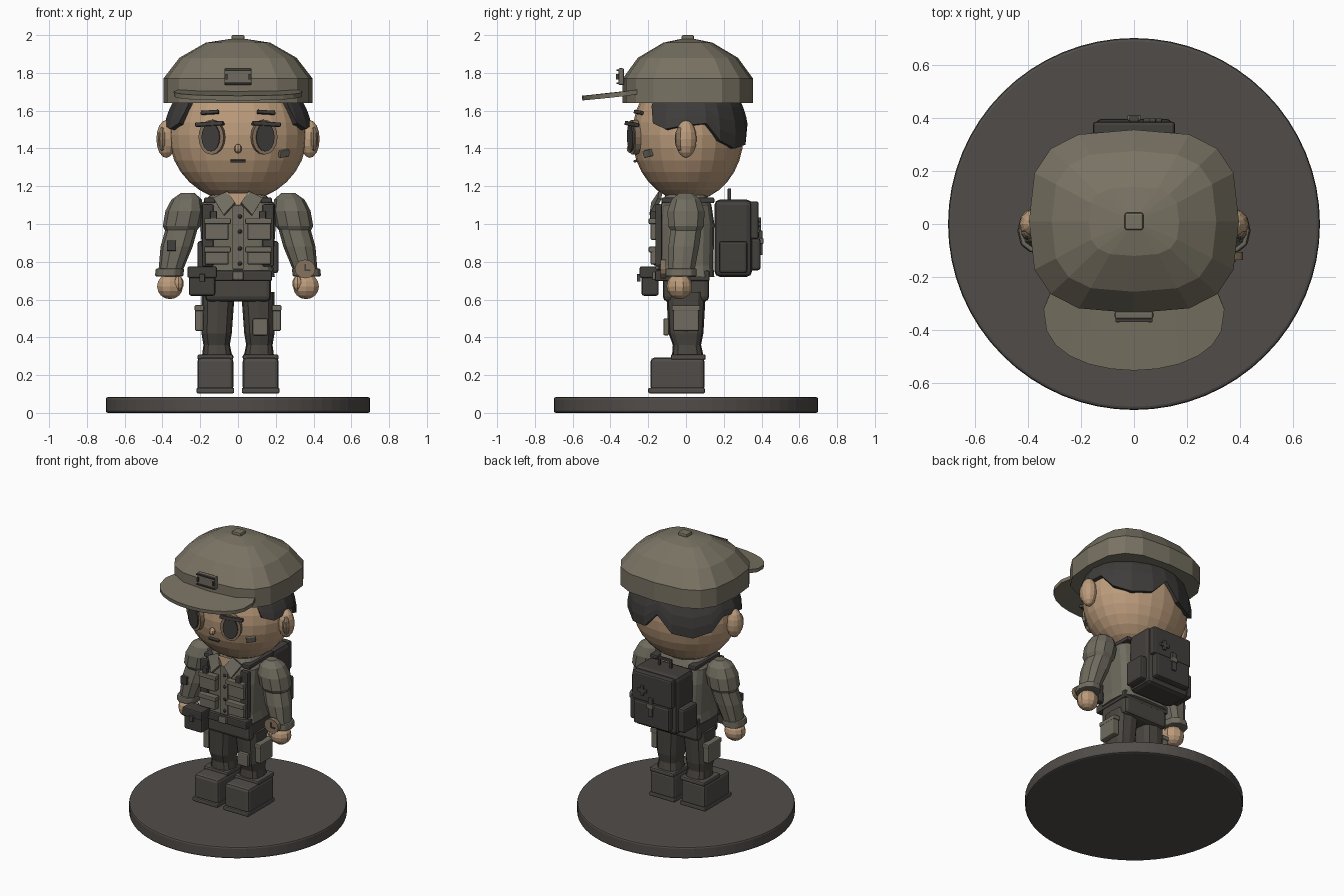
import bpy, bmesh, math
from mathutils import Vector

cube = bpy.data.objects.get("Cube")
if cube:
    bpy.data.objects.remove(cube)


def material(name, rgb):
    m = bpy.data.materials.new(name)
    m.use_nodes = True
    m.diffuse_color = (*rgb, 1)
    m.node_tree.nodes["Principled BSDF"].inputs["Base Color"].default_value = (*rgb, 1)
    return m


OLIVE = material("cap_olive", (0.19, 0.17, 0.125))
CLOTH = material("jacket_olive", (0.16, 0.148, 0.115))
SKIN = material("skin", (0.50, 0.33, 0.20))
HAIR = material("hair_charcoal", (0.05, 0.047, 0.045))
TROUSER = material("trouser_grey", (0.068, 0.061, 0.052))
PACK = material("pack_dark", (0.055, 0.05, 0.045))
BASE = material("base_grey", (0.082, 0.073, 0.066))
IRIS = material("eye_tan", (0.24, 0.17, 0.11))


def finish(name, bm, mat, bevel=0, loc=(0, 0, 0), rot=(0, 0, 0)):
    bmesh.ops.recalc_face_normals(bm, faces=bm.faces)
    me = bpy.data.meshes.new(name)
    bm.to_mesh(me)
    bm.free()
    me.materials.append(mat)
    ob = bpy.data.objects.new(name, me)
    ob.location, ob.rotation_euler = loc, rot
    bpy.context.collection.objects.link(ob)
    if bevel:
        mod = ob.modifiers.new("bevel", "BEVEL")
        mod.width, mod.segments, mod.limit_method = bevel, 2, "ANGLE"
    return ob


def box(name, loc, size, mat, bevel=0.008, rot=(0, 0, 0)):
    bm = bmesh.new()
    bmesh.ops.create_cube(bm, size=1)
    bmesh.ops.scale(bm, vec=size, verts=bm.verts)
    return finish(name, bm, mat, bevel, loc, rot)


def ball(name, loc, radii, mat, seg=12, rings=8):
    bm = bmesh.new()
    bmesh.ops.create_uvsphere(bm, u_segments=seg, v_segments=rings, radius=1)
    bmesh.ops.scale(bm, vec=radii, verts=bm.verts)
    return finish(name, bm, mat, 0, loc)


def disc(name, loc, rx, ry, depth, mat, rot=(0, 0, 0), seg=16, bevel=0):
    bm = bmesh.new()
    bmesh.ops.create_cone(bm, cap_ends=True, segments=seg, radius1=1, radius2=1, depth=depth)
    bmesh.ops.scale(bm, vec=(rx, ry, 1), verts=bm.verts)
    return finish(name, bm, mat, bevel, loc, rot)


def loft(name, rings, mat, n=16, power=3, bevel=0):
    """Stack of rounded rings: (z, centre x, centre y, radius x, radius y)."""
    bm = bmesh.new()
    loops = []
    for z, cx, cy, rx, ry in rings:
        loop = []
        for i in range(n):
            a = math.tau * i / n
            c, s = math.cos(a), math.sin(a)
            loop.append(bm.verts.new((cx + rx * math.copysign(abs(c) ** (2 / power), c),
                                      cy + ry * math.copysign(abs(s) ** (2 / power), s), z)))
        loops.append(loop)
    for a, b in zip(loops, loops[1:]):
        for i in range(n):
            j = (i + 1) % n
            bm.faces.new((a[i], a[j], b[j], b[i]))
    bm.faces.new(loops[0])
    bm.faces.new(loops[-1])
    return finish(name, bm, mat, bevel)


def sheet(name, rows, mat, thick):
    """Surface through rows of points, thickened."""
    bm = bmesh.new()
    grid = [[bm.verts.new(p) for p in row] for row in rows]
    for a, b in zip(grid, grid[1:]):
        for i in range(len(a) - 1):
            bm.faces.new((a[i], a[i + 1], b[i + 1], b[i]))
    ob = finish(name, bm, mat)
    mod = ob.modifiers.new("thickness", "SOLIDIFY")
    mod.thickness, mod.offset = thick, 0
    return ob


# Round stand
disc("stand", (0, 0, 0.042), 0.7, 0.7, 0.084, BASE, seg=64, bevel=0.012)

# Head and the placement of features on its surface
HC, HR = Vector((0, 0.01, 1.47)), Vector((0.365, 0.295, 0.35))
ball("head", HC, HR, SKIN, 24, 16)
disc("neck", (0, 0, 1.11), 0.09, 0.08, 0.16, SKIN, seg=12)


def on_face(x, z, lift=0.0):
    u, w = x / HR.x, (z - HC.z) / HR.z
    y = -math.sqrt(1 - u * u - w * w)
    normal = Vector((u / HR.x, y / HR.y, w / HR.z)).normalized()
    yaw = math.atan2(normal.x, -normal.y)
    tilt = math.asin(normal.z)
    return Vector((x, HC.y + y * HR.y, z)) + normal * lift, tilt, yaw


def plate(name, x, z, w, h, mat, lift, roll=0, depth=0.02):
    loc, tilt, yaw = on_face(x, z, lift)
    return box(name, loc, (w, depth, h), mat, 0.004, (-tilt, roll, yaw))


for side, s in (("left", 1), ("right", -1)):
    for part, rx, rz, mat, lift in (("eye", 0.07, 0.092, IRIS, 0.01),
                                    ("pupil", 0.05, 0.075, HAIR, 0.02)):
        loc, tilt, yaw = on_face(s * 0.135, 1.46, lift)
        disc(f"{side}_{part}", loc, rx, rz, 0.03, mat, (math.pi / 2 - tilt, 0, yaw))
    plate(f"{side}_eyelid", s * 0.14, 1.525, 0.155, 0.022, HAIR, 0.03, s * 0.06, 0.03)
    plate(f"{side}_eyebrow", s * 0.145, 1.588, 0.1, 0.02, HAIR, 0.01, s * 0.06)
    ball(f"{side}_ear", (s * 0.38, 0, 1.45), (0.052, 0.056, 0.1), SKIN)
    ball(f"{side}_ear_inner", (s * 0.4, -0.03, 1.45), (0.025, 0.03, 0.065), IRIS, 10, 6)
ball("nose", on_face(0, 1.4, 0.01)[0], (0.02, 0.025, 0.025), SKIN, 8, 6)
plate("mouth", 0, 1.335, 0.08, 0.014, HAIR, 0.006)
plate("cheek_patch", 0.24, 1.375, 0.06, 0.038, CLOTH, 0.006, -0.15)

# Scalloped hair shell, open at the face
HAIRLINE = ((-131, 1.62), (-126, 1.53), (-112, 1.50), (-92, 1.52), (-72, 1.53), (-58, 1.44),
            (-38, 1.40), (-16, 1.42), (0, 1.53), (16, 1.42), (38, 1.40), (58, 1.44),
            (72, 1.53), (92, 1.52), (112, 1.50), (126, 1.53), (131, 1.62))
hair_rows = []
for k in range(5):
    row = []
    for deg, low in HAIRLINE:
        z = low + (1.68 - low) * k / 4
        r = 1.035 * math.sqrt(1 - ((z - HC.z) / HR.z) ** 2)
        a = math.radians(deg)
        row.append((HR.x * r * math.sin(a), HC.y + HR.y * r * math.cos(a), z))
    hair_rows.append(row)
sheet("hair", hair_rows, HAIR, 0.03)

# Cap with peak, button and badge
loft("cap", [(1.64, 0, 0.01, 0.395, 0.345), (1.77, 0, 0.01, 0.395, 0.345),
             (1.88, 0, 0.01, 0.31, 0.265), (1.96, 0, 0.01, 0.17, 0.13),
             (1.98, 0, 0.01, 0.04, 0.035)], OLIVE, 16, 3)
box("cap_button", (0, 0.01, 1.985), (0.07, 0.065, 0.03), OLIVE)
peak = [[], [], []]
for i in range(13):
    t = math.radians(-90 + 15 * i)
    for k in range(3):
        y = -0.22 - 0.05 * k - (0.1 + 0.085 * k) * abs(math.cos(t)) ** 0.7 * 0.63
        peak[k].append(((0.3 + 0.02 * k) * math.sin(t), y - 0.03 * k * math.cos(t), 1.735 + 0.14 * y))
sheet("cap_peak", peak, OLIVE, 0.025)
box("cap_badge", (0, -0.343, 1.78), (0.145, 0.03, 0.09), CLOTH)
for s in (-1, 1):
    box("badge_bar", (0, -0.362, 1.78 + s * 0.035), (0.14, 0.012, 0.008), PACK, 0)
    box("badge_stud", (s * 0.06, -0.362, 1.78), (0.01, 0.016, 0.03), PACK, 0)

# Jacket, hips and belt
loft("jacket", [(0.72, 0, 0, 0.195, 0.15), (0.78, 0, 0, 0.185, 0.145), (1.0, 0, 0, 0.2, 0.15),
                (1.1, 0, 0, 0.2, 0.135), (1.15, 0, 0, 0.15, 0.11), (1.17, 0, 0, 0.09, 0.08)],
     CLOTH, 16, 4)
box("hips", (0, 0, 0.66), (0.35, 0.245, 0.14), TROUSER, 0.025)
box("belt", (0, -0.02, 0.725), (0.36, 0.29, 0.055), PACK)
box("belt_buckle", (0, -0.17, 0.725), (0.06, 0.02, 0.045), CLOTH)
box("jacket_placket", (0, -0.152, 0.93), (0.06, 0.02, 0.34), CLOTH, 0.004)
for z in (0.79, 0.87, 0.96, 1.04):
    ball("jacket_button", (0.01, -0.163, z), (0.011, 0.01, 0.011), PACK, 8, 6)
bm = bmesh.new()
bm.faces.new([bm.verts.new(p) for p in ((-0.06, -0.152, 1.165), (0.06, -0.152, 1.165), (0, -0.16, 1.07))])
finish("open_neck", bm, SKIN)

for side, s in (("left", 1), ("right", -1)):
    # Collar flap and chest gear
    sheet(f"{side}_collar", [[(s * 0.055, -0.135, 1.17), (s * 0.13, -0.14, 1.135)],
                             [(s * 0.015, -0.175, 1.11), (s * 0.075, -0.185, 1.045)]], CLOTH, 0.02)
    box(f"{side}_shoulder_strap", (s * 0.16, -0.145, 0.94), (0.06, 0.035, 0.33), PACK)
    box(f"{side}_strap_over_shoulder", (s * 0.15, 0.01, 1.125), (0.06, 0.28, 0.03), PACK)
    for tier, z, h in (("chest", 0.965, 0.1), ("lower", 0.825, 0.08)):
        box(f"{side}_{tier}_pocket", (s * 0.112, -0.165, z), (0.125, 0.045, h), CLOTH)
        box(f"{side}_{tier}_flap", (s * 0.108, -0.175, z + h / 2), (0.14, 0.045, 0.03), CLOTH, 0.005)
    box(f"{side}_radio_clip", (s * 0.13, -0.175, 1.04), (0.035, 0.03, 0.06), PACK, 0.005)

    # Arm, cuff and fist
    loft(f"{side}_sleeve", [(z, s * x, y, rx, ry) for z, x, y, rx, ry in (
        (0.74, 0.36, -0.025, 0.062, 0.07), (0.88, 0.325, -0.012, 0.085, 0.085),
        (0.97, 0.3, 0, 0.085, 0.085))], CLOTH, 10, 2.3)
    loft(f"{side}_shoulder", [(z, s * x, 0, r, r) for z, x, r in (
        (0.95, 0.305, 0.075), (0.99, 0.298, 0.1), (1.07, 0.282, 0.102),
        (1.13, 0.272, 0.08), (1.165, 0.265, 0.035))], CLOTH, 10, 2.2)
    loft(f"{side}_cuff", [(0.722, s * 0.365, -0.025, 0.075, 0.085),
                          (0.765, s * 0.36, -0.025, 0.075, 0.085)], CLOTH, 10, 2.3, 0.008)
    ball(f"{side}_fist", (s * 0.36, -0.035, 0.67), (0.072, 0.068, 0.068), SKIN, 10, 8)
    ball(f"{side}_thumb", (s * 0.315, -0.07, 0.685), (0.028, 0.03, 0.04), SKIN, 8, 6)

    # Trouser leg, cargo pocket and boot
    loft(f"{side}_trouser_leg", [(0.29, s * 0.11, 0.01, 0.082, 0.085), (0.36, s * 0.113, 0.005, 0.07, 0.075),
                                 (0.42, s * 0.113, 0, 0.08, 0.092), (0.64, s * 0.105, 0, 0.088, 0.105)],
         TROUSER, 12, 3)
    box(f"{side}_cargo_pocket", (s * 0.205, 0, 0.495), (0.045, 0.14, 0.125), CLOTH, 0.01)
    box(f"{side}_cargo_flap", (s * 0.205, 0, 0.555), (0.05, 0.15, 0.03), CLOTH, 0.006)
    box(f"{side}_boot_collar", (s * 0.12, 0.012, 0.295), (0.19, 0.185, 0.03), BASE, 0.01)
    box(f"{side}_boot", (s * 0.12, -0.045, 0.205), (0.19, 0.285, 0.175), BASE, 0.02)
    box(f"{side}_boot_sole", (s * 0.12, -0.05, 0.118), (0.2, 0.3, 0.03), BASE, 0.008)

# Thigh patch, arm patch, watch and hip pouch
box("thigh_patch", (0.118, -0.105, 0.455), (0.08, 0.03, 0.09), CLOTH)
box("arm_patch", (-0.352, -0.092, 0.885), (0.05, 0.03, 0.055), PACK, 0.004)
disc("watch_face", (0.355, -0.12, 0.762), 0.055, 0.05, 0.03, IRIS, (math.pi / 2, 0, 0), 12)
box("watch_hour_hand", (0.368, -0.138, 0.755), (0.03, 0.008, 0.008), PACK, 0)
box("watch_minute_hand", (0.355, -0.138, 0.77), (0.008, 0.008, 0.035), PACK, 0)
box("hip_pouch", (-0.19, -0.19, 0.69), (0.14, 0.09, 0.14), PACK, 0.012)
box("hip_pouch_flap", (-0.19, -0.195, 0.745), (0.155, 0.1, 0.06), PACK)
box("hip_pouch_clasp", (-0.19, -0.25, 0.715), (0.03, 0.02, 0.04), TROUSER, 0.004)

# Backpack with pockets, straps, emblem and handle
box("backpack", (0, 0.25, 0.925), (0.34, 0.2, 0.41), PACK, 0.03)
box("pack_back_pocket", (0, 0.365, 0.84), (0.28, 0.06, 0.17), PACK, 0.015)
box("pack_lid", (0, 0.36, 1.02), (0.31, 0.05, 0.2), PACK, 0.012)
for s in (-1, 1):
    box("pack_side_pocket", (s * 0.18, 0.25, 0.825), (0.07, 0.15, 0.17), PACK, 0.015)
    box("handle_post", (s * 0.045, 0.23, 1.15), (0.015, 0.018, 0.06), PACK, 0.004)
box("handle_grip", (0, 0.23, 1.18), (0.105, 0.018, 0.018), PACK, 0.004)
box("pack_strap", (0, 0.395, 0.9), (0.035, 0.02, 0.13), TROUSER, 0.004)
box("pack_strap_buckle", (0, 0.4, 0.91), (0.05, 0.02, 0.03), CLOTH, 0.004)
for size in ((0.07, 0.015, 0.025), (0.025, 0.015, 0.07)):
    box("pack_emblem", (0.07, 0.39, 1.0), size, TROUSER, 0.004)
